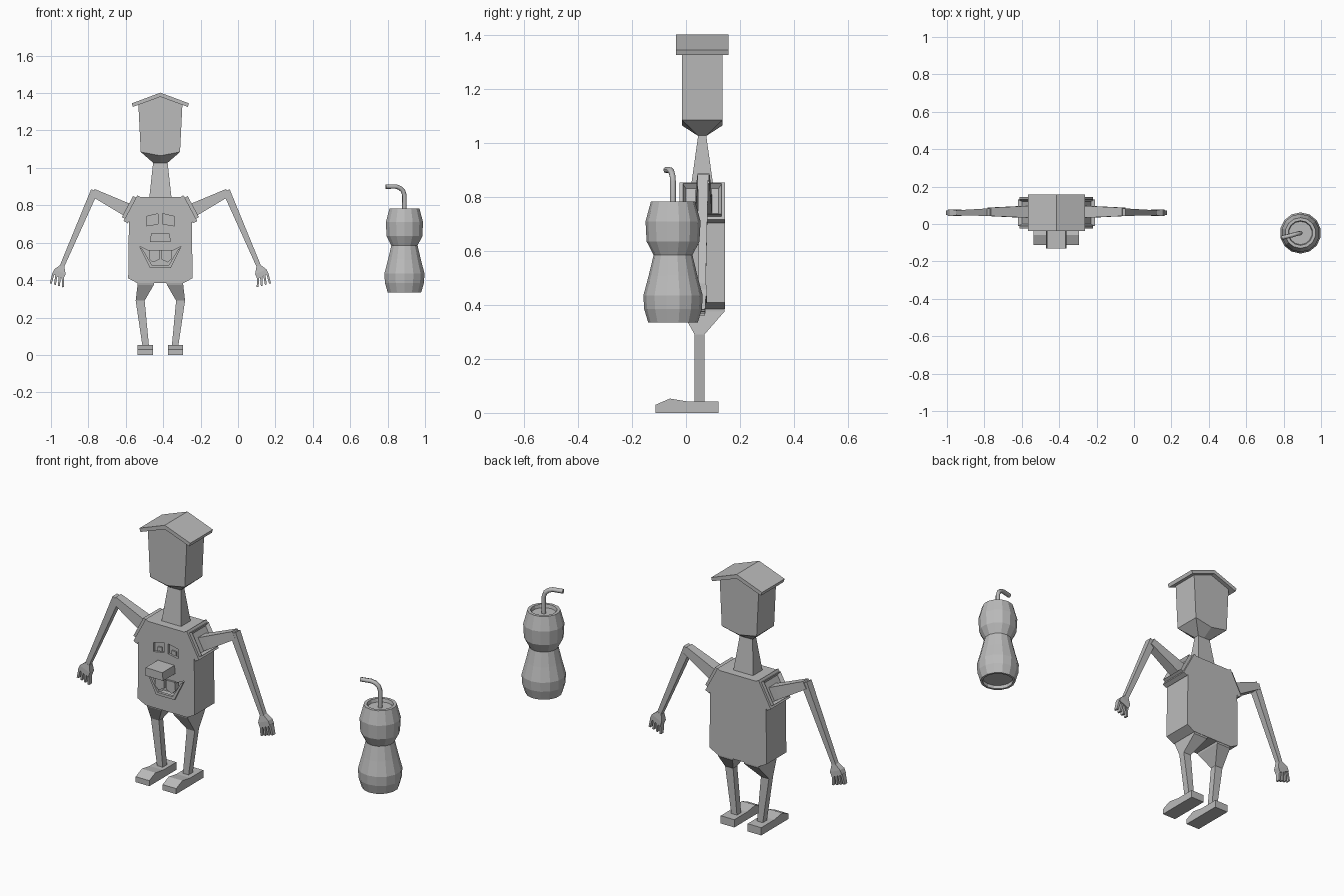
import bpy, bmesh
from math import cos, sin, pi
from mathutils import Vector

if "Cube" in bpy.data.objects:
    bpy.data.objects.remove(bpy.data.objects["Cube"])

grey = bpy.data.materials.new("plain_grey")
grey.use_nodes = True
grey.diffuse_color = (0.5, 0.5, 0.5, 1)
grey.node_tree.nodes["Principled BSDF"].inputs["Base Color"].default_value = grey.diffuse_color

CX, CY = -0.415, 0.06   # figure centre line


def make(name, bm):
    bmesh.ops.recalc_face_normals(bm, faces=bm.faces)
    me = bpy.data.meshes.new(name)
    bm.to_mesh(me)
    bm.free()
    me.materials.append(grey)
    ob = bpy.data.objects.new(name, me)
    bpy.context.collection.objects.link(ob)
    return ob


def loft(name, rings, caps=True):
    """Skin a list of equal-length point loops."""
    bm = bmesh.new()
    loops = [[bm.verts.new(p) for p in r] for r in rings]
    n = len(loops[0])
    for a, b in zip(loops, loops[1:]):
        for i in range(n):
            j = (i + 1) % n
            bm.faces.new((a[i], a[j], b[j], b[i]))
    if caps:
        bm.faces.new(loops[0])
        bm.faces.new(loops[-1])
    return make(name, bm)


def rect(x0, x1, y0, y1, z):
    return [(x0, y0, z), (x1, y0, z), (x1, y1, z), (x0, y1, z)]


def prism_y(name, outline, y0, y1):
    return loft(name, [[(CX + x, y, z) for x, z in outline] for y in (y0, y1)])


def limb(name, stations):
    """Square-section limb in the xz plane: (x, z, width, depth, y)."""
    pts = [Vector((CX + s[0], s[4], s[1])) for s in stations]
    rings = []
    for i, (p, s) in enumerate(zip(pts, stations)):
        d = (pts[min(i + 1, len(pts) - 1)] - pts[max(i - 1, 0)]).normalized()
        side = Vector((-d.z, 0, d.x)) * s[2] / 2
        dep = Vector((0, s[3] / 2, 0))
        rings.append([p - side - dep, p + side - dep, p + side + dep, p - side + dep])
    return loft(name, rings)


def cut(target, cutter):
    mod = target.modifiers.new("cut", "BOOLEAN")
    mod.operation = "DIFFERENCE"
    mod.solver = "EXACT"
    mod.object = cutter
    cutter.hide_render = True
    cutter.hide_set(True)
    cutter.display_type = "WIRE"
    bpy.context.view_layer.objects.active = target
    bpy.ops.object.modifier_apply(modifier="cut")
    bpy.data.objects.remove(cutter)


def mirrored(half):
    return half + [(-x, z) for x, z in reversed(half)]


# Torso with cut mouth and eye sockets
torso = prism_y("torso", mirrored([(0.125, 0.385), (0.172, 0.41), (0.168, 0.73), (0.11, 0.845)]), -0.025, 0.145)
mouth = prism_y("mouth_cutter", mirrored([(0.055, 0.465), (0.11, 0.58), (0.06, 0.555)]), -0.1, 0.03)
cut(torso, mouth)
for s in (1, -1):
    eye = [(0.012 * s, 0.70), (0.075 * s, 0.69), (0.075 * s, 0.74), (0.012 * s, 0.755)]
    cut(torso, prism_y("eye_cutter", eye, -0.1, -0.012))
    pupil = [(0.03 * s, 0.70), (0.055 * s, 0.697), (0.055 * s, 0.72), (0.03 * s, 0.722)]
    prism_y("pupil", pupil, -0.02, -0.01)
    tooth = [(0.006 * s, 0.51), (0.04 * s, 0.495), (0.062 * s, 0.515), (0.058 * s, 0.562), (0.006 * s, 0.56)]
    prism_y("tooth", tooth, -0.035, 0.0)
# Lower lip
prism_y("lower_lip", mirrored([(0.055, 0.465), (0.11, 0.575), (0.095, 0.565), (0.045, 0.48)]), -0.035, -0.02)

# Nose, neck, head
prism_y("nose", [(-0.055, 0.605), (0.055, 0.605), (0.05, 0.648), (-0.05, 0.65)], -0.13, -0.02)
loft("neck", [rect(CX - w, CX + w, CY - d, CY + d, z) for w, d, z in ((0.06, 0.042, 0.835), (0.038, 0.014, 1.035))])


def head_ring(w, d, z, mid):
    pts = [(-w, -d, z), (0, -d, mid), (w, -d, z), (w, d, z), (0, d, mid), (-w, d, z)]
    return [(CX + x, CY + y, q) for x, y, q in pts]


loft("head", [head_ring(0.036, 0.013, 1.025, 1.025), head_ring(0.105, 0.075, 1.085, 1.065),
              head_ring(0.118, 0.075, 1.345, 1.385)])
# Gabled hat
prism_y("roof_hat", [(-0.153, 1.345), (0, 1.402), (0.153, 1.345), (0.147, 1.326), (0, 1.38), (-0.147, 1.326)], -0.037, 0.158)

for s, side in ((1, "left"), (-1, "right")):
    # Shoulder socket: stacked tilted plates, the outer one recessed
    along = Vector((0.47 * s, 0, -0.88))
    out = Vector((0.88 * s, 0, 0.47))
    for k, (half, depth, off) in enumerate(((0.078, 0.085, 0), (0.064, 0.072, 0.018))):
        c = Vector((CX + 0.148 * s, CY, 0.778)) + out * off
        rings = [[c + out * t + along * a * half + Vector((0, b * depth, 0))
                  for a, b in ((-1, -1), (1, -1), (1, 1), (-1, 1))] for t in (-0.012, 0.014)]
        ob = loft(side + ("_shoulder_plate", "_shoulder_socket")[k], rings)
        if k:
            bm = bmesh.new()
            bm.from_mesh(ob.data)
            bm.normal_update()
            face = max(bm.faces, key=lambda f: f.normal.dot(out))
            bmesh.ops.inset_region(bm, faces=[face], thickness=0.018)
            bmesh.ops.translate(bm, verts=face.verts, vec=-out * 0.02)
            bm.to_mesh(ob.data)
            bm.free()

    # Arm and hand
    limb(side + "_upper_arm", [(0.15 * s, 0.763, 0.075, 0.062, 0.065), (0.2 * s, 0.787, 0.068, 0.06, 0.065),
                               (0.36 * s, 0.868, 0.042, 0.045, 0.065)])
    limb(side + "_forearm", [(0.352 * s, 0.878, 0.04, 0.04, 0.063), (0.53 * s, 0.465, 0.024, 0.026, 0.06)])
    limb(side + "_palm", [(0.525 * s, 0.475, 0.026, 0.028, 0.06), (0.537 * s, 0.445, 0.066, 0.036, 0.06),
                          (0.548 * s, 0.42, 0.066, 0.036, 0.06)])
    for i in range(4):
        t = i / 3 - 0.5
        limb(side + "_finger", [((0.547 + 0.05 * t) * s, 0.425 + 0.022 * t, 0.012, 0.028, 0.06),
                                ((0.553 + 0.066 * t) * s, 0.372 + 0.02 * t, 0.010, 0.022, 0.06)])

    # Hip, shin, shoe
    def leg_ring(a, b, y0, y1, z):
        return rect(CX + a * s, CX + b * s, y0, y1, z)

    loft(side + "_leg", [leg_ring(0.03, 0.122, -0.02, 0.144, 0.395), leg_ring(0.035, 0.122, -0.015, 0.142, 0.375),
                         leg_ring(0.084, 0.132, 0.032, 0.068, 0.29), leg_ring(0.06, 0.094, 0.032, 0.068, 0.035)])
    shoe = [(-0.113, 0), (-0.113, 0.03), (-0.06, 0.053), (0.007, 0.042), (0.12, 0.042), (0.12, 0)]
    loft(side + "_shoe", [[(CX + x * s, y, z) for y, z in shoe] for x in (0.04, 0.122)])

# Bottle with recessed lid and base
BX, BY = 0.89, -0.048
profile = [(0.08, 0.355), (0.08, 0.335), (0.092, 0.335), (0.107, 0.385), (0.11, 0.435), (0.09, 0.51), (0.072, 0.585),
           (0.098, 0.635), (0.102, 0.71), (0.082, 0.783), (0.066, 0.783), (0.062, 0.765)]
loft("bottle", [[(BX + r * cos(pi * (2 * k + 1) / 14), BY + r * sin(pi * (2 * k + 1) / 14), z) for k in range(14)]
                for r, z in profile])

# Bent drinking straw
curve = bpy.data.curves.new("straw", "CURVE")
curve.dimensions = "3D"
curve.bevel_depth = 0.012
curve.bevel_resolution = 1
curve.use_fill_caps = True
spline = curve.splines.new("POLY")
path = [(0, 0, 0.76), (0, 0, 0.855), (-0.008, -0.002, 0.878), (-0.025, -0.006, 0.893),
        (-0.045, -0.012, 0.9), (-0.1, -0.025, 0.9)]
spline.points.add(len(path) - 1)
for p, (x, y, z) in zip(spline.points, path):
    p.co = (BX + x, BY + y, z, 1)
curve.materials.append(grey)
straw = bpy.data.objects.new("straw", curve)
bpy.context.collection.objects.link(straw)
